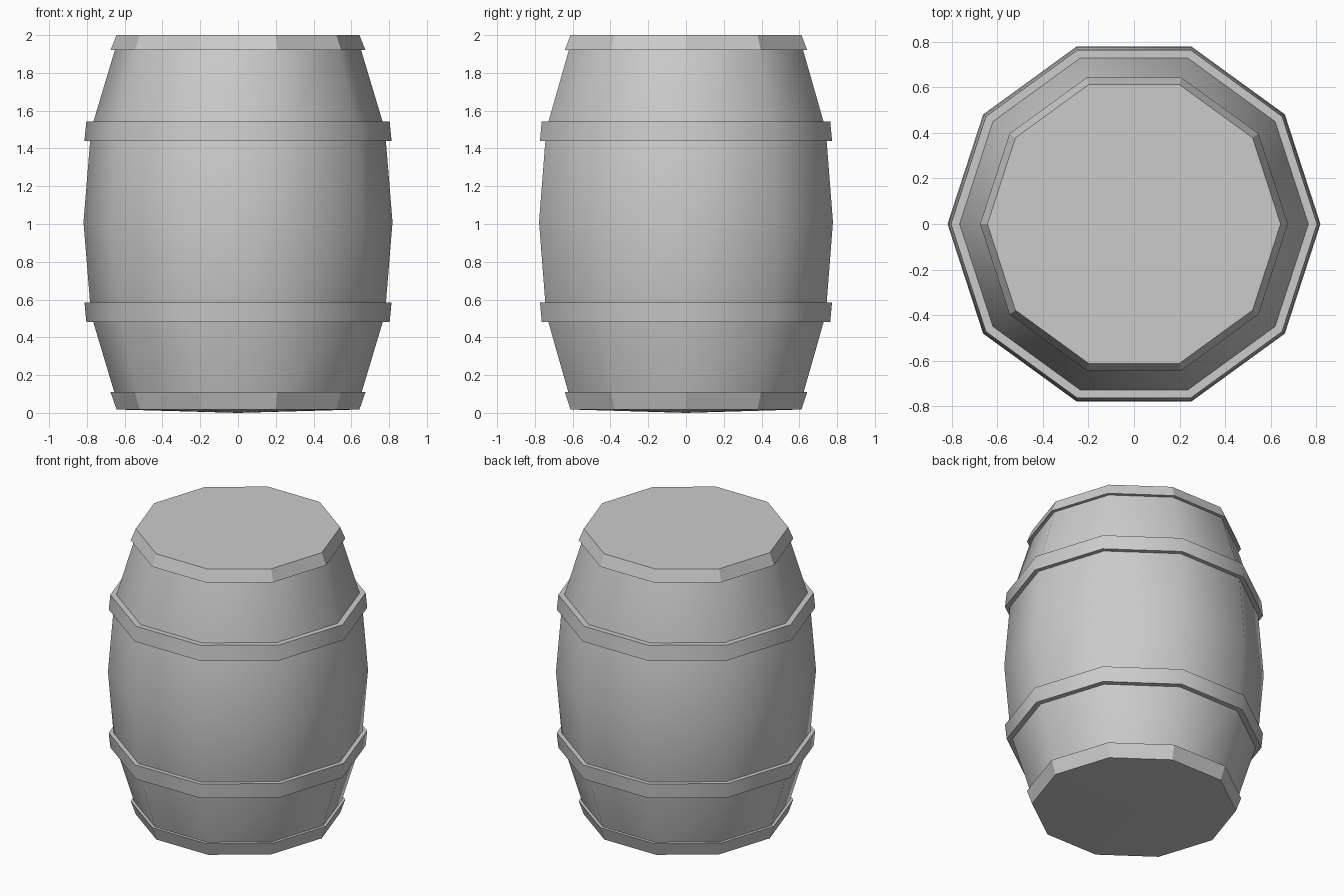
import bpy, bmesh
from math import cos, sin, pi, radians

if "Cube" in bpy.data.objects:
    bpy.data.objects.remove(bpy.data.objects["Cube"])

SIDES = 10


def lathe(name, profile, smooth=True, closed=False):
    """Spin (radius, z) points into a ten-sided part; radius 0 makes a centre point."""
    bm = bmesh.new()
    rings = []
    for r, z in profile:
        if r == 0:
            rings.append([bm.verts.new((0, 0, z))] * SIDES)
        else:
            rings.append([bm.verts.new((r * cos(2 * pi * i / SIDES), r * sin(2 * pi * i / SIDES), z))
                          for i in range(SIDES)])
    pairs = list(zip(rings, rings[1:]))
    if closed:
        pairs.append((rings[-1], rings[0]))
    for a, b in pairs:
        for i in range(SIDES):
            j = (i + 1) % SIDES
            bm.faces.new(list(dict.fromkeys((a[i], a[j], b[j], b[i]))))
    bmesh.ops.recalc_face_normals(bm, faces=bm.faces)
    for f in bm.faces:
        f.smooth = smooth
    for e in bm.edges:
        e.smooth = e.calc_face_angle(0) < radians(40)
    mesh = bpy.data.meshes.new(name)
    bm.to_mesh(mesh)
    bm.free()
    obj = bpy.data.objects.new(name, mesh)
    bpy.context.collection.objects.link(obj)
    return obj


# Bulging stave body, closed inside the end caps
lathe("barrel_body", [(0, 0.06), (0.64, 0.06), (0.778, 0.52), (0.818, 1.01),
                      (0.778, 1.5), (0.64, 1.96), (0, 1.96)])

# Two middle hoops
lathe("upper_hoop", [(0.76, 1.44), (0.813, 1.44), (0.803, 1.543), (0.76, 1.543)], closed=True)
lathe("lower_hoop", [(0.76, 0.482), (0.803, 0.482), (0.813, 0.585), (0.76, 0.585)], closed=True)

# End rims with flat lid and slightly bowed base
lathe("top_rim_and_lid", [(0.63, 1.92), (0.675, 1.92), (0.643, 2.0), (0, 2.0)], smooth=False)
lathe("bottom_rim_and_base", [(0.63, 0.11), (0.675, 0.11), (0.643, 0.018), (0, 0.0)], smooth=False)
